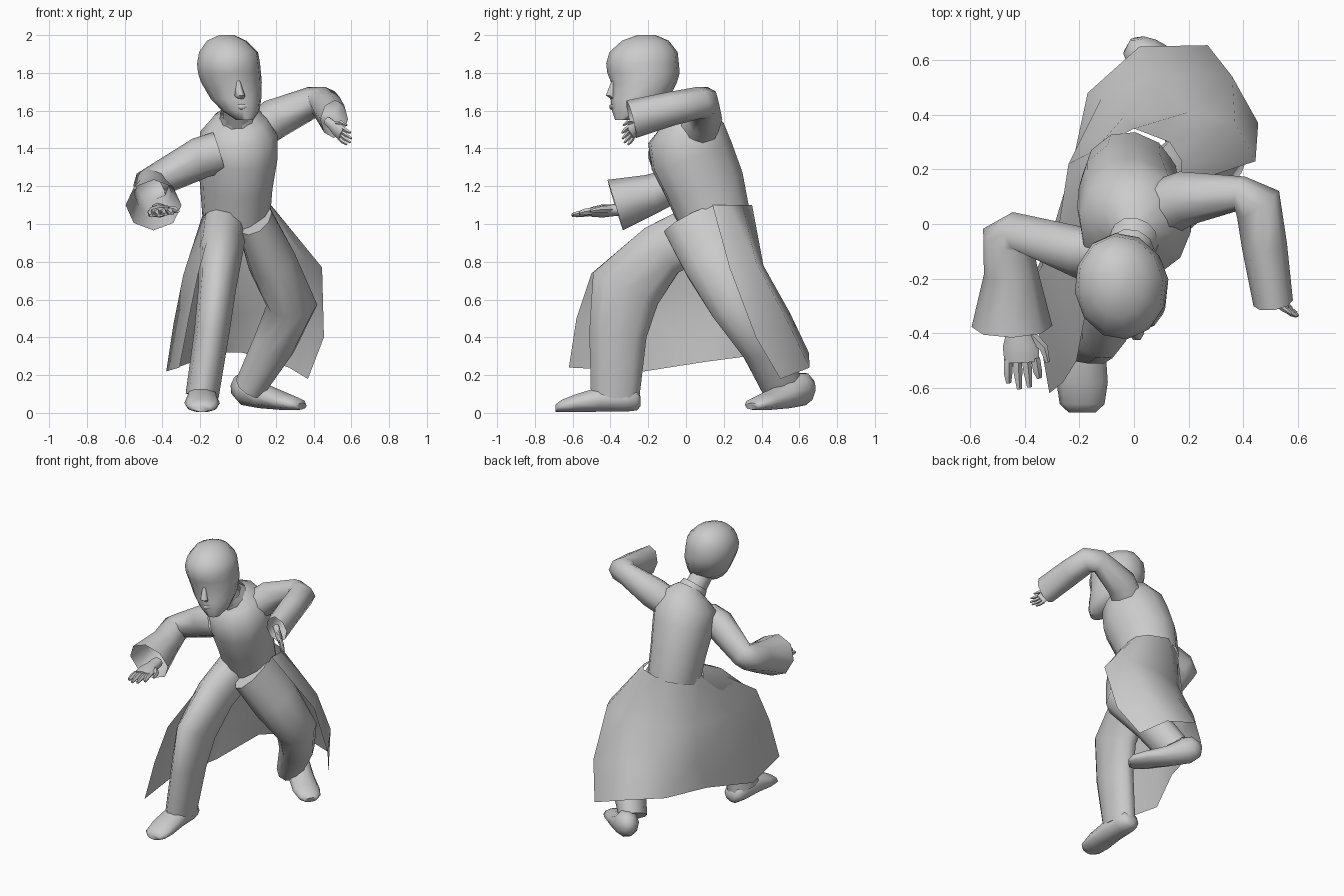
import bpy, bmesh
from mathutils import Vector
from math import cos, sin, tau, radians


def finish(name, bm, angle=60):
    bmesh.ops.recalc_face_normals(bm, faces=bm.faces)
    me = bpy.data.meshes.new(name)
    bm.to_mesh(me)
    bm.free()
    ob = bpy.data.objects.new(name, me)
    bpy.context.collection.objects.link(ob)
    bpy.ops.object.select_all(action='DESELECT')
    ob.select_set(True)
    bpy.context.view_layer.objects.active = ob
    bpy.ops.object.shade_smooth_by_angle(angle=radians(angle))
    return ob


def add_tube(bm, pts, side, n=10, caps=(True, True), flat=None):
    """Elliptical loft: each point is x, y, z, radius along side, other radius.
    flat = fixed ring normal, otherwise rings follow the path."""
    c = [Vector(p[:3]) for p in pts]
    rings = []
    for i, p in enumerate(pts):
        a = (c[i] - c[i - 1]).normalized() if i else Vector()
        b = (c[i + 1] - c[i]).normalized() if i < len(c) - 1 else Vector()
        t = Vector(flat) if flat else (a + b).normalized()
        u = Vector(side)
        u = (u - t * u.dot(t)).normalized()
        v = t.cross(u)
        rings.append([bm.verts.new(c[i] + u * p[3] * cos(tau * k / n) + v * p[4] * sin(tau * k / n))
                      for k in range(n)])
    for r, s in zip(rings, rings[1:]):
        for k in range(n):
            bm.faces.new((r[k], r[(k + 1) % n], s[(k + 1) % n], s[k]))
    if caps[0]:
        bm.faces.new(rings[0])
    if caps[1]:
        bm.faces.new(rings[-1])


def tube(name, pts, side, **kw):
    bm = bmesh.new()
    add_tube(bm, pts, side, **kw)
    return finish(name, bm)


def hand(name, wrist, direction, across, size, thumb, curl):
    """Flat palm with four fingers and a thumb."""
    w, d = Vector(wrist), Vector(direction).normalized()
    a = Vector(across)
    a = (a - d * a.dot(d)).normalized()
    down = Vector(curl)
    bm = bmesh.new()
    pt = lambda f, s, r1, r2, k=0: (*(w + d * f * size + a * s * size + down * k * size), r1 * size, r2 * size)
    add_tube(bm, [pt(-.2, 0, .16, .14), pt(.1, 0, .19, .13), pt(.35, 0, .27, .14), pt(.6, 0, .26, .1)], a, n=8)
    for i, ln in enumerate((.9, 1.0, .98, .85)):
        s = (i - 1.5) * .135
        add_tube(bm, [pt(.55, s, .075, .075), pt(.75, s * 1.1, .07, .07, .04),
                      pt(ln, s * 1.15, .04, .04, .16)], a, n=5)
    add_tube(bm, [pt(.15, thumb * .1, .09, .08), pt(.4, thumb * .34, .07, .07),
                  pt(.62, thumb * .38, .035, .035, .08)], a, n=5)
    return finish(name, bm)


X, Z = (1, 0, 0), (0, 0, 1)
OPEN = (False, False)

# Leaning upper body, shoulders twisted
tube("coat_body", [(-.01, .155, 1.02, .175, .195), (-.01, .1, 1.2, .187, .22), (0, .03, 1.36, .205, .23),
                   (.005, .0, 1.48, .205, .21), (.005, -.02, 1.55, .15, .155), (.0, -.05, 1.59, .085, .09)],
     (1, .35, .3), n=12, caps=OPEN)

# Neck and collar
tube("neck", [(.0, -.06, 1.53, .08, .085), (-.01, -.12, 1.6, .07, .075), (-.03, -.19, 1.7, .07, .075)], X, caps=OPEN)
tube("collar", [(.0, -.05, 1.55, .1, .11), (-.01, -.09, 1.6, .085, .09)], X, caps=OPEN)

# Head with chin, nose and lips
tube("head", [(.035, -.33, 1.55, .045, .045), (.015, -.285, 1.6, .1, .108), (-.01, -.245, 1.66, .134, .155),
              (-.035, -.222, 1.75, .162, .176), (-.045, -.225, 1.8, .168, .193), (-.05, -.23, 1.85, .168, .194),
              (-.05, -.225, 1.91, .157, .182), (-.06, -.215, 1.97, .105, .125), (-.06, -.21, 2.0, .04, .05)],
     (1, .12, 0), n=12, flat=Z)
tube("nose", [(.0, -.385, 1.76, .01, .008), (.005, -.392, 1.715, .02, .022), (.01, -.4, 1.68, .028, .028),
              (.012, -.38, 1.66, .02, .014)], X, n=6, flat=Z)
tube("lips", [(-.025, -.362, 1.63, .012, .012), (.018, -.388, 1.62, .018, .02),
              (.058, -.362, 1.626, .012, .012)], Z, n=6)

# Wide open sleeves
tube("left_sleeve", [(.09, .05, 1.48, .1, .11), (.19, .095, 1.555, .108, .1), (.39, .11, 1.642, .085, .066),
                     (.455, .07, 1.642, .085, .092), (.478, -.08, 1.61, .09, .083), (.51, -.29, 1.555, .103, .073)],
     Z, n=8, caps=OPEN)
tube("right_sleeve", [(-.1, -.1, 1.38, .11, .1), (-.2, -.105, 1.35, .11, .095), (-.43, -.03, 1.23, .088, .075),
                      (-.46, -.055, 1.21, .09, .1), (-.45, -.18, 1.16, .105, .1), (-.447, -.375, 1.1, .14, .148)],
     Z, n=8, caps=OPEN)

# Hands
hand("right_hand", (-.42, -.36, 1.075), (.06, -1, -.08), (1, .1, .1), .245, 1, (.1, 0, -.2))
hand("left_hand", (.49, -.255, 1.53), (.4, -.3, -.35), (.5, -.6, .6), .155, 1, (.3, 0, 0))

# Bent trouser legs
tube("right_trouser_leg", [(-.075, .08, .97, .12, .15), (-.09, -.13, .86, .118, .155), (-.11, -.32, .66, .1, .2),
                           (-.14, -.36, .42, .093, .16), (-.19, -.375, .09, .088, .135)], X)
tube("left_trouser_leg", [(.085, .05, 1.03, .1, .19), (.18, .16, .8, .13, .18), (.285, .26, .57, .135, .14),
                          (.19, .4, .36, .115, .12), (.065, .51, .14, .085, .115)], X)

# Shoes
tube("right_shoe", [(-.19, -.24, .06, .03, .025), (-.19, -.26, .07, .065, .06), (-.19, -.32, .075, .08, .072),
                    (-.19, -.45, .073, .085, .07), (-.19, -.58, .052, .094, .05), (-.19, -.66, .036, .082, .034),
                    (-.19, -.69, .025, .05, .02)], X, flat=(0, -1, 0))
tube("left_shoe", [(.015, .68, .145, .03, .03), (.02, .65, .14, .065, .075), (.055, .6, .125, .083, .092),
                   (.14, .52, .085, .085, .065), (.25, .42, .058, .09, .045), (.31, .37, .045, .075, .033),
                   (.335, .35, .035, .045, .018)], (.66, .75, 0))

# Long coat skirt: open at the front, rows run from right front edge round the back to left front edge
rows = [
    [(-.13, -.07, 1.03), (-.187, .12, 1.05), (-.145, .27, 1.07), (0, .35, 1.1), (.13, .3, 1.1), (.175, .23, 1.1), (.17, .14, 1.1)],
    [(-.21, -.5, .74), (-.29, -.1, .73), (-.24, .22, .75), (-.04, .39, .75), (.2, .41, .78), (.37, .37, .8), (.445, .23, .77)],
    [(-.26, -.58, .5), (-.34, -.16, .48), (-.23, .2, .5), (-.12, .46, .52), (.08, .55, .53), (.36, .54, .48), (.455, .37, .4)],
    [(-.31, -.62, .24), (-.38, -.22, .22), (-.24, .1, .27), (-.17, .48, .32), (.02, .65, .32), (.27, .655, .24), (.37, .5, .18)],
]
bm = bmesh.new()
grid = [[bm.verts.new(p) for p in row] for row in rows]
for r, s in zip(grid, grid[1:]):
    for k in range(len(r) - 1):
        bm.faces.new((r[k], r[k + 1], s[k + 1], s[k]))
finish("coat_skirt", bm, 70)
